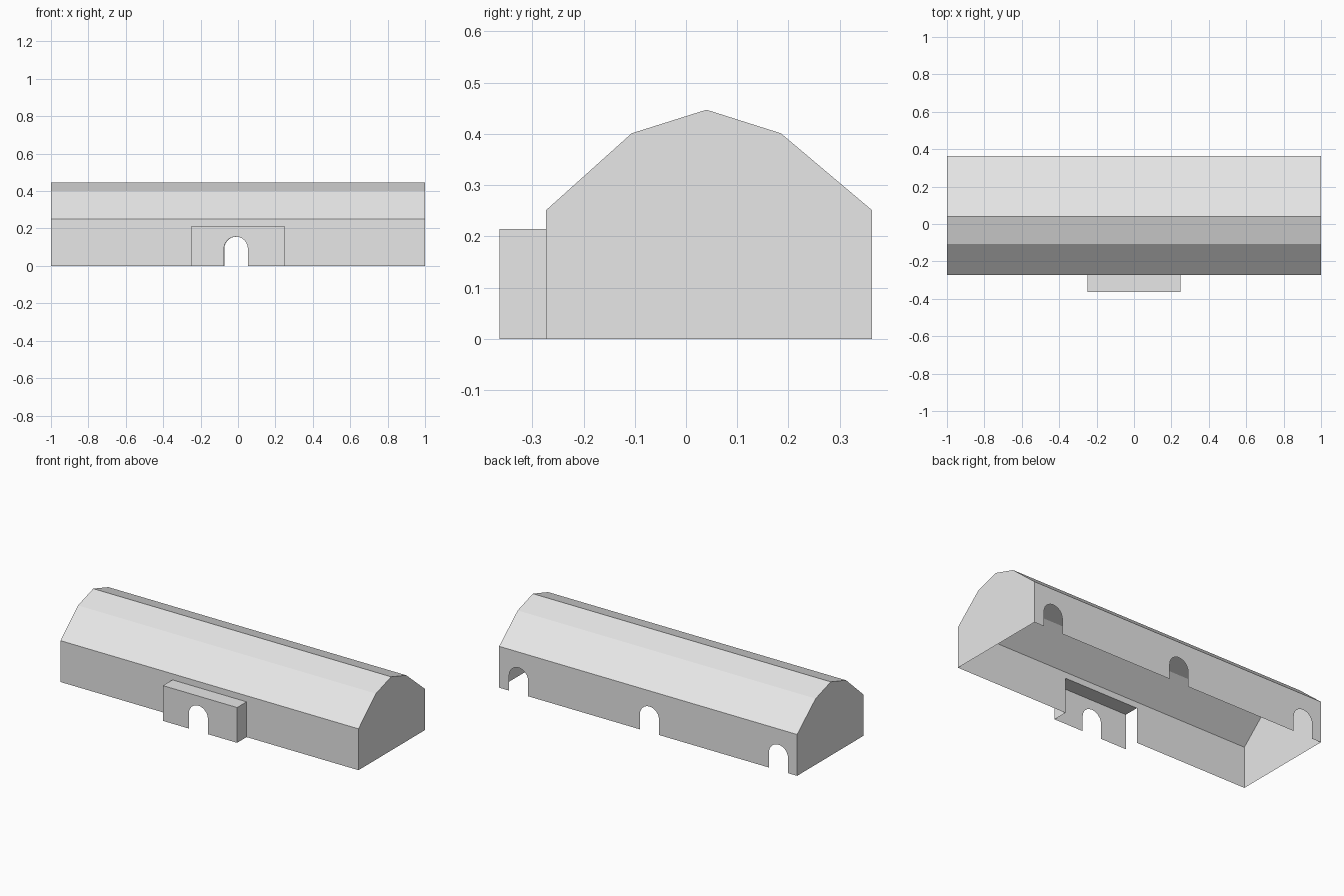
import bpy
import bmesh
from math import cos, sin, pi
from mathutils import Vector

cube = bpy.data.objects.get("Cube")
if cube:
    bpy.data.objects.remove(cube, do_unlink=True)

# Single plain grey
grey = bpy.data.materials.new("light_grey")
grey.use_nodes = True
colour = (0.8, 0.8, 0.8, 1)
grey.diffuse_color = colour
grey.node_tree.nodes["Principled BSDF"].inputs["Base Color"].default_value = colour

HALF = 1.0            # half length of the hall
FRONT, BACK = -0.273, 0.363
EAVE = 0.251
PORCH_FRONT, PORCH_HALF, PORCH_TOP = -0.364, 0.249, 0.214
DOOR_R, DOOR_SPRING = 0.064, 0.092


def build(name, faces):
    """Make an object from (points, outward direction) pairs."""
    bm = bmesh.new()
    for points, outward in faces:
        face = bm.faces.new([bm.verts.new(p) for p in points])
        face.normal_update()
        if face.normal.dot(Vector(outward)) < 0:
            face.normal_flip()
    bmesh.ops.remove_doubles(bm, verts=bm.verts, dist=0.0005)
    mesh = bpy.data.meshes.new(name)
    bm.to_mesh(mesh)
    bm.free()
    mesh.materials.append(grey)
    obj = bpy.data.objects.new(name, mesh)
    bpy.context.scene.collection.objects.link(obj)
    return obj


def arch(cx, steps=12):
    """Outline of a round-topped doorway, left foot to right foot."""
    top = [(cx - DOOR_R * cos(pi * i / steps), DOOR_SPRING + DOOR_R * sin(pi * i / steps))
           for i in range(steps + 1)]
    return [(cx - DOOR_R, 0)] + top + [(cx + DOOR_R, 0)]


def wall(half, y, height, openings):
    """Upright wall along x with openings that reach the ground."""
    outline = [(-half, 0)]
    for opening in openings:
        outline += opening
    outline += [(half, 0), (half, height), (-half, height)]
    return [(x, y, z) for x, z in outline]


# Roof: four slopes following the gable profile
roof_line = [(FRONT, EAVE), (-0.106, 0.401), (0.04, 0.447), (0.185, 0.401), (BACK, EAVE)]
slopes = []
for (y0, z0), (y1, z1) in zip(roof_line, roof_line[1:]):
    slopes.append(([(-HALF, y0, z0), (HALF, y0, z0), (HALF, y1, z1), (-HALF, y1, z1)], (0, 0, 1)))
build("roof", slopes)

# Gable end walls
gable = [(FRONT, 0)] + roof_line + [(BACK, 0)]
for name, side in (("left_end_wall", 1), ("right_end_wall", -1)):
    build(name, [([(side * HALF, y, z) for y, z in gable], (side, 0, 0))])

# Long walls: wide opening into the porch, three doorways at the back
porch_opening = [(-PORCH_HALF, 0), (-PORCH_HALF, PORCH_TOP), (PORCH_HALF, PORCH_TOP), (PORCH_HALF, 0)]
build("front_wall", [(wall(HALF, FRONT, EAVE, [porch_opening]), (0, -1, 0))])
build("back_wall", [(wall(HALF, BACK, EAVE, [arch(x) for x in (-0.875, -0.009, 0.869)]), (0, 1, 0))])

# Porch: arched front, flat top and one side, the other side left open
P, T = PORCH_HALF, PORCH_TOP
build("porch", [
    (wall(P, PORCH_FRONT, T, [arch(-0.011)]), (0, -1, 0)),
    ([(-P, PORCH_FRONT, T), (P, PORCH_FRONT, T), (P, FRONT, T), (-P, FRONT, T)], (0, 0, 1)),
    ([(P, PORCH_FRONT, 0), (P, FRONT, 0), (P, FRONT, T), (P, PORCH_FRONT, T)], (1, 0, 0)),
])
